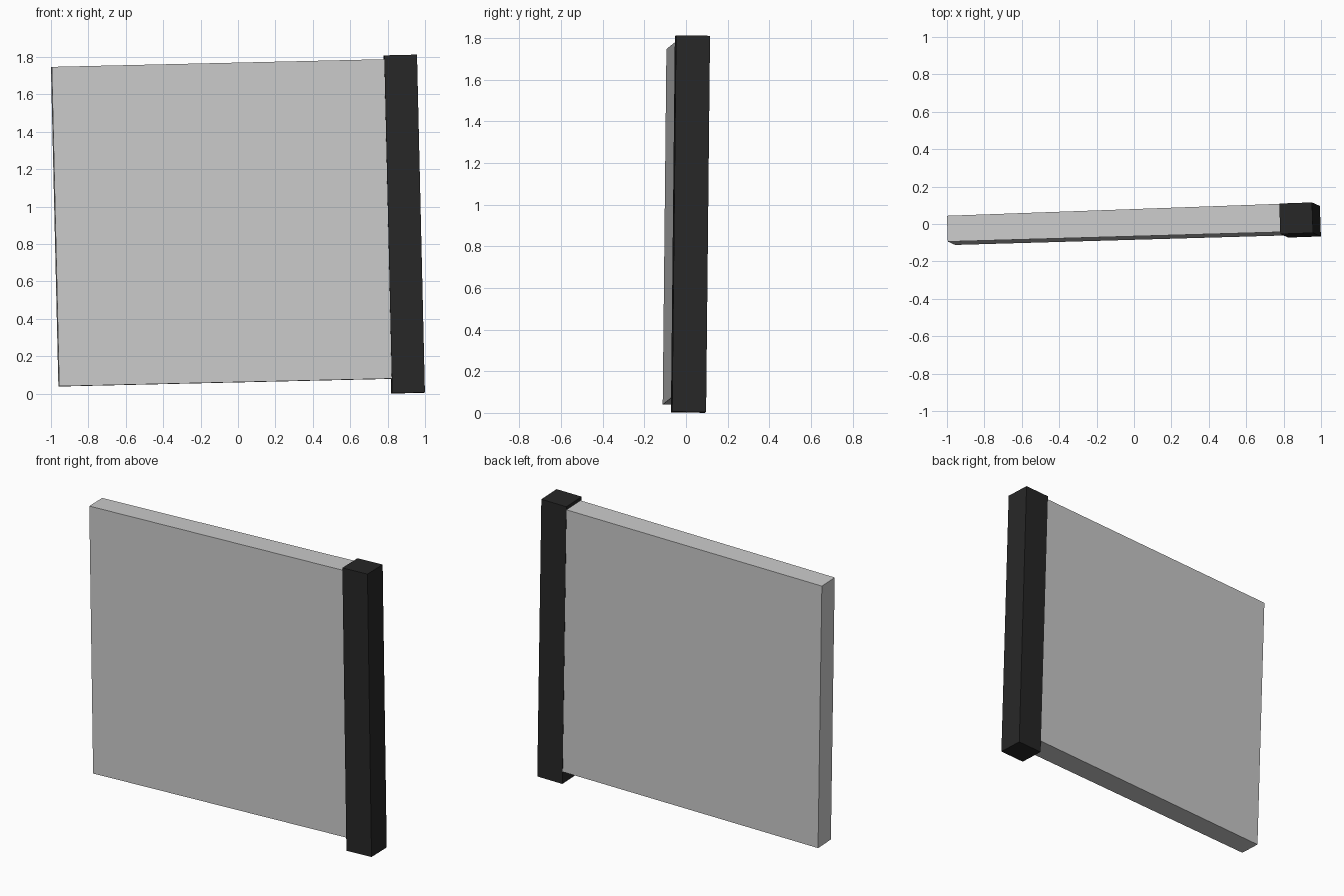
import bpy
from mathutils import Matrix, Vector

if "Cube" in bpy.data.objects:
    bpy.data.objects.remove(bpy.data.objects["Cube"])

# Shared tilted frame: the whole model leans slightly
along = Vector((1, 0.0345, 0.023)).normalized()
up = Vector((-0.0225, 0.0105, 1)).normalized()
depth = up.cross(along).normalized()
up = along.cross(depth)
tilt = Matrix((along, depth, up)).transposed().to_4x4()


def box(name, centre, size):
    """Tilted box; size is (length, depth, height)."""
    bpy.ops.mesh.primitive_cube_add(size=1)
    ob = bpy.context.object
    ob.name = name
    for v in ob.data.vertices:
        v.co = Vector(c * s for c, s in zip(v.co, size))
    ob.matrix_world = Matrix.Translation(centre) @ tilt
    return ob


# Square black post
post = box("post", Vector((0.888, 0.0215, 0.9065)), (0.175, 0.163, 1.807))
black = bpy.data.materials.new("black")
black.diffuse_color = (0.02, 0.02, 0.02, 1)
black.use_nodes = True
black.node_tree.nodes["Principled BSDF"].inputs["Base Color"].default_value = black.diffuse_color
post.data.materials.append(black)

# Flat panel ending inside the post
length = 1.84
left_end = Vector((-0.978, -0.034, 0.8925))
panel = box("panel", left_end + along * length / 2, (length, 0.138, 1.708))

# The panel is slightly thicker where it meets the post
for v in panel.data.vertices:
    if v.co.x > 0:
        v.co.y = 0.0755 * (1 if v.co.y > 0 else -1) - 0.004
